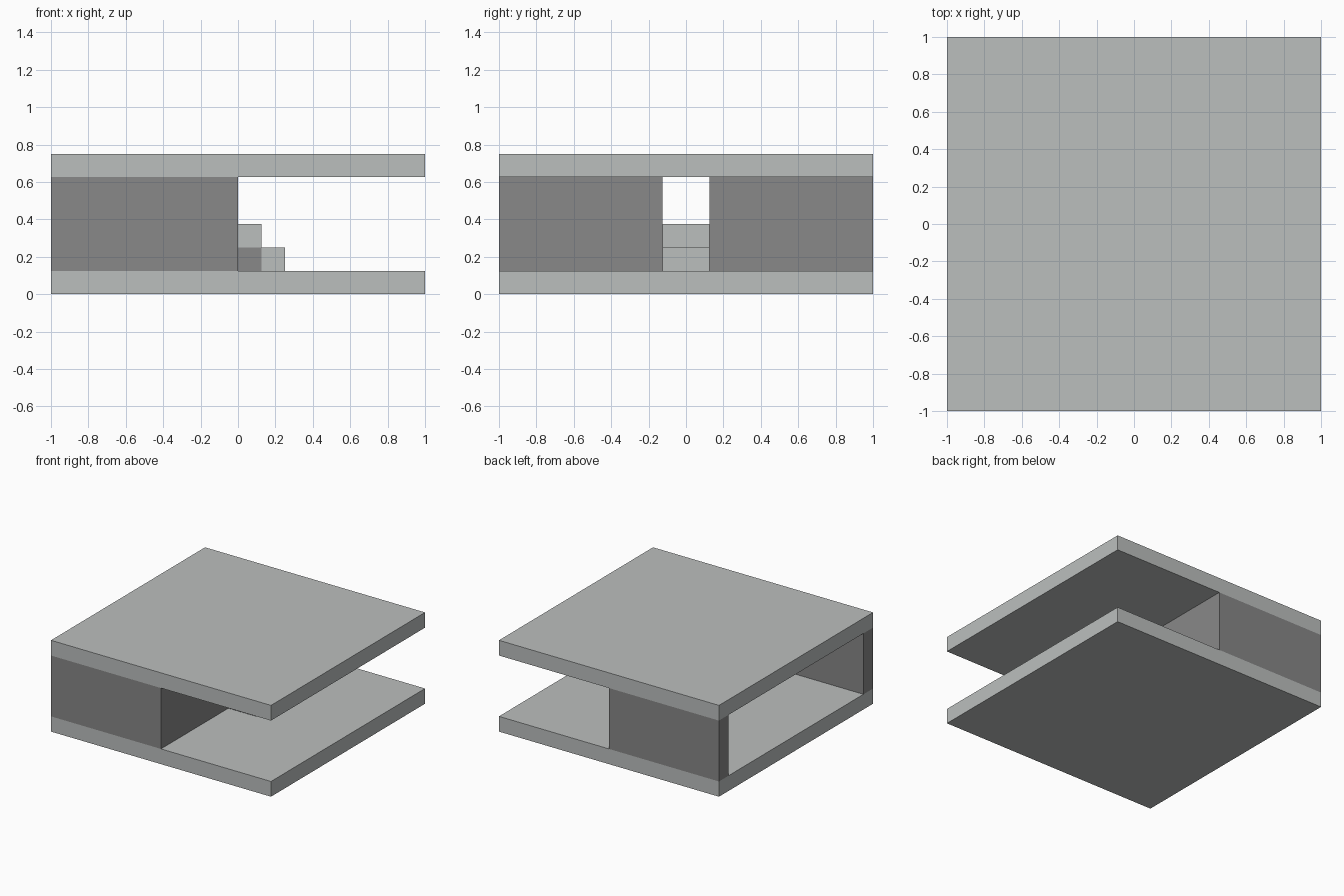
import bpy
import bmesh
from mathutils import Vector

cube = bpy.data.objects.get("Cube")
if cube:
    bpy.data.objects.remove(cube, do_unlink=True)


def make_material(name, rgb):
    mat = bpy.data.materials.new(name)
    mat.use_nodes = True
    color = (*rgb, 1.0)
    mat.diffuse_color = color
    mat.node_tree.nodes["Principled BSDF"].inputs["Base Color"].default_value = color
    return mat


pale = make_material("pale grey", (0.50, 0.52, 0.515))
dark = make_material("dark grey", (0.246, 0.246, 0.246))


def box(name, low, high, mat):
    """Axis-aligned box between two corners."""
    low, high = Vector(low), Vector(high)
    mesh = bpy.data.meshes.new(name)
    bm = bmesh.new()
    bmesh.ops.create_cube(bm, size=1)
    bmesh.ops.scale(bm, vec=high - low, verts=bm.verts)
    bmesh.ops.translate(bm, vec=(low + high) / 2, verts=bm.verts)
    bm.to_mesh(mesh)
    bm.free()
    mesh.materials.append(mat)
    obj = bpy.data.objects.new(name, mesh)
    bpy.context.collection.objects.link(obj)
    return obj


T = 0.125           # thickness shared by slabs, walls and steps
TOP = 5 * T         # underside of the roof

# Floor and roof slabs
box("floor", (-1, -1, 0), (1, 1, T), pale)
box("roof", (-1, -1, TOP), (1, 1, TOP + T), pale)

# Side walls, and the cross wall halves on either side of the doorway
for side, s in (("front", -1), ("back", 1)):
    y0, y1 = sorted((s * (1 - T), s))
    box(side + "_wall", (-1, y0, T), (0, y1, TOP), dark)
    y0, y1 = sorted((s * T, s * (1 - T)))
    box(side + "_door_wall", (-T, y0, T), (0, y1, TOP), dark)

# Steps up to the doorway
box("step_base", (0, -T, T), (T, T, 2 * T), dark)
box("lower_step", (T, -T, T), (2 * T, T, 2 * T), pale)
box("upper_step", (0, -T, 2 * T), (T, T, 3 * T), pale)
